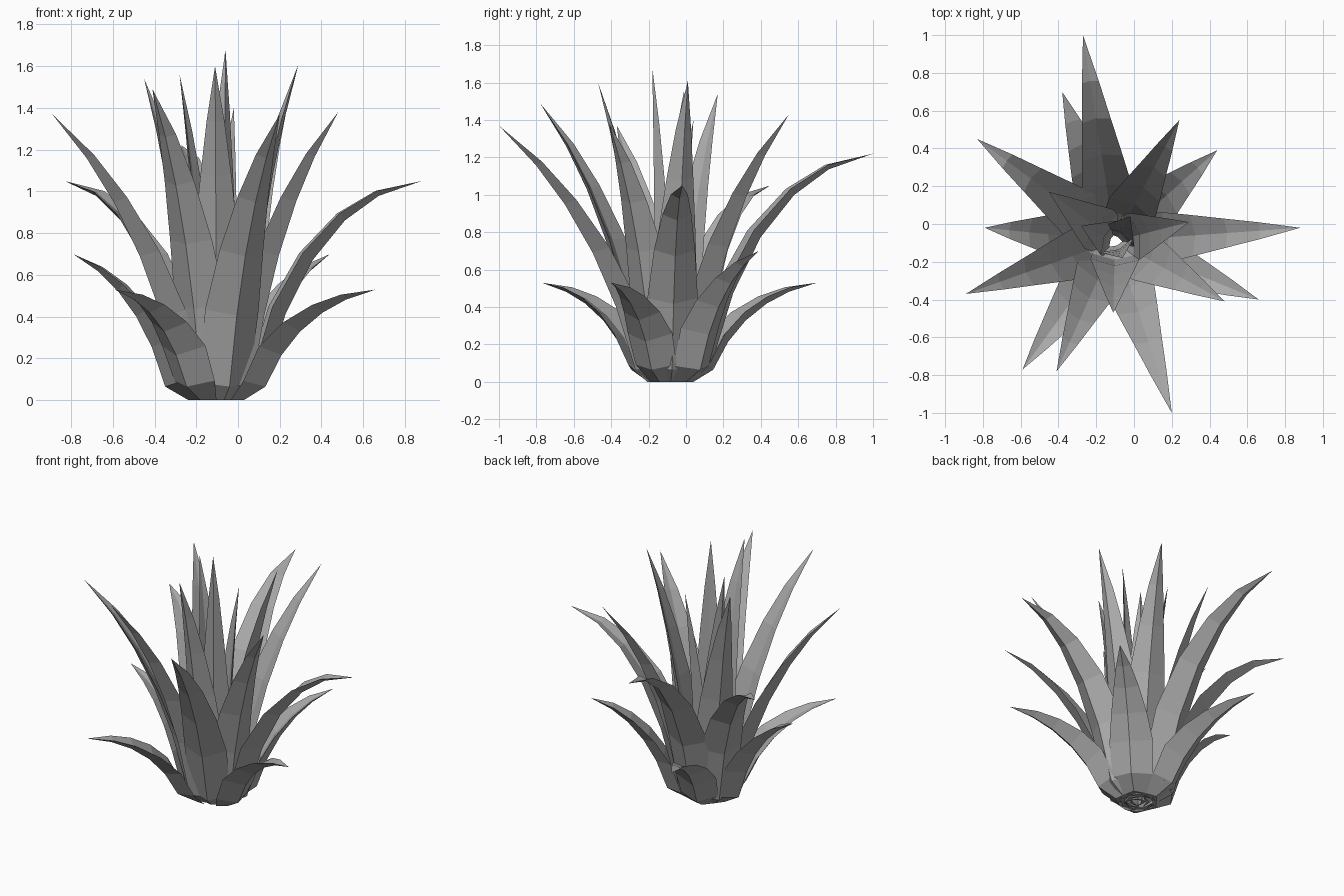
import bpy, bmesh, math
from mathutils import Vector

cube = bpy.data.objects.get("Cube")
if cube:
    bpy.data.objects.remove(cube)

grey = bpy.data.materials.new("leaf_grey")
grey.use_nodes = True
colour = (0.4, 0.4, 0.4, 1)
grey.diffuse_color = colour
grey.node_tree.nodes["Principled BSDF"].inputs["Base Color"].default_value = colour

CENTRE = Vector((-0.10, -0.09, 0))
STEPS = (0, 0.22, 0.42, 0.62, 0.8)
WIDTHS = (0.25, 0.27, 0.22, 0.155, 0.09)


def leaf(name, tip, shoulder, bulge, width):
    """Keeled, grooved leaf: narrow foot, wide shoulder, arched taper to a point."""
    tip = Vector(tip)
    out = tip - CENTRE
    out.z = 0
    reach = out.length
    out.normalize()
    side = Vector((-out.y, out.x, 0))
    a = Vector((shoulder, 0.065))
    b = Vector((reach, tip.z))
    c = Vector((a.x + 0.28 * (b.x - a.x), a.y + bulge * (b.y - a.y)))
    # Spine stations: position, direction and width
    rows = [(Vector((shoulder * 0.55, 0)), c - a, 0.14)]
    for t, w in zip(STEPS, WIDTHS):
        p = a * (1 - t) ** 2 + c * 2 * t * (1 - t) + b * t * t
        d = (c - a) * (1 - t) + (b - c) * t
        rows.append((p, d, w))
    bm = bmesh.new()
    rings = []
    for i, (p, d, w) in enumerate(rows):
        d = d.normalized()
        inward = out * -d.y + Vector((0, 0, d.x))
        if i == 0:
            inward = -out
        keel = CENTRE + out * p.x + Vector((0, 0, p.y))
        w *= width
        edge = keel + inward * w * 0.3
        points = (keel, edge + side * w / 2, keel + inward * w * 0.17, edge - side * w / 2)
        rings.append([bm.verts.new(q) for q in points])
    for lower, upper in zip(rings, rings[1:]):
        for k in range(4):
            n = (k + 1) % 4
            bm.faces.new((lower[k], lower[n], upper[n], upper[k]))
    end = bm.verts.new(tip)
    for k in range(4):
        bm.faces.new((rings[-1][k], rings[-1][(k + 1) % 4], end))
    bm.faces.new(rings[0])
    bmesh.ops.recalc_face_normals(bm, faces=bm.faces)
    mesh = bpy.data.meshes.new(name)
    bm.to_mesh(mesh)
    bm.free()
    mesh.materials.append(grey)
    bpy.context.collection.objects.link(bpy.data.objects.new(name, mesh))


# Whorls: name, shoulder radius, arch, width scale, leaf tips
WHORLS = (
    ("low_leaf", 0.25, 0.8, 0.95, ((-0.38, 0.70, 0.53), (-0.59, -0.77, 0.53), (0.66, -0.40, 0.53))),
    ("short_leaf", 0.25, 0.72, 1.0, ((-0.79, -0.02, 0.70), (0.44, 0.39, 0.70))),
    ("arching_leaf", 0.22, 0.9, 1.0, ((-0.83, 0.45, 1.05), (0.88, -0.02, 1.05), (-0.27, 1.0, 1.22))),
    ("tall_leaf", 0.19, 0.62, 1.0, ((-0.89, -0.37, 1.37), (0.20, -1.0, 1.37), (0.48, -0.41, 1.38),
                                   (0.24, 0.55, 1.43), (-0.41, -0.78, 1.49))),
    ("upright_leaf", 0.14, 0.58, 0.95, ((-0.45, 0.17, 1.54), (-0.11, -0.47, 1.60), (0.29, 0.01, 1.61))),
    ("heart_leaf", 0.08, 0.55, 0.75, ((-0.28, -0.01, 1.56), (-0.06, -0.18, 1.68), (-0.02, 0.04, 1.40))),
)
for name, shoulder, bulge, width, tips in WHORLS:
    for i, tip in enumerate(tips, 1):
        leaf(f"{name}_{i}", tip, shoulder, bulge, width)
